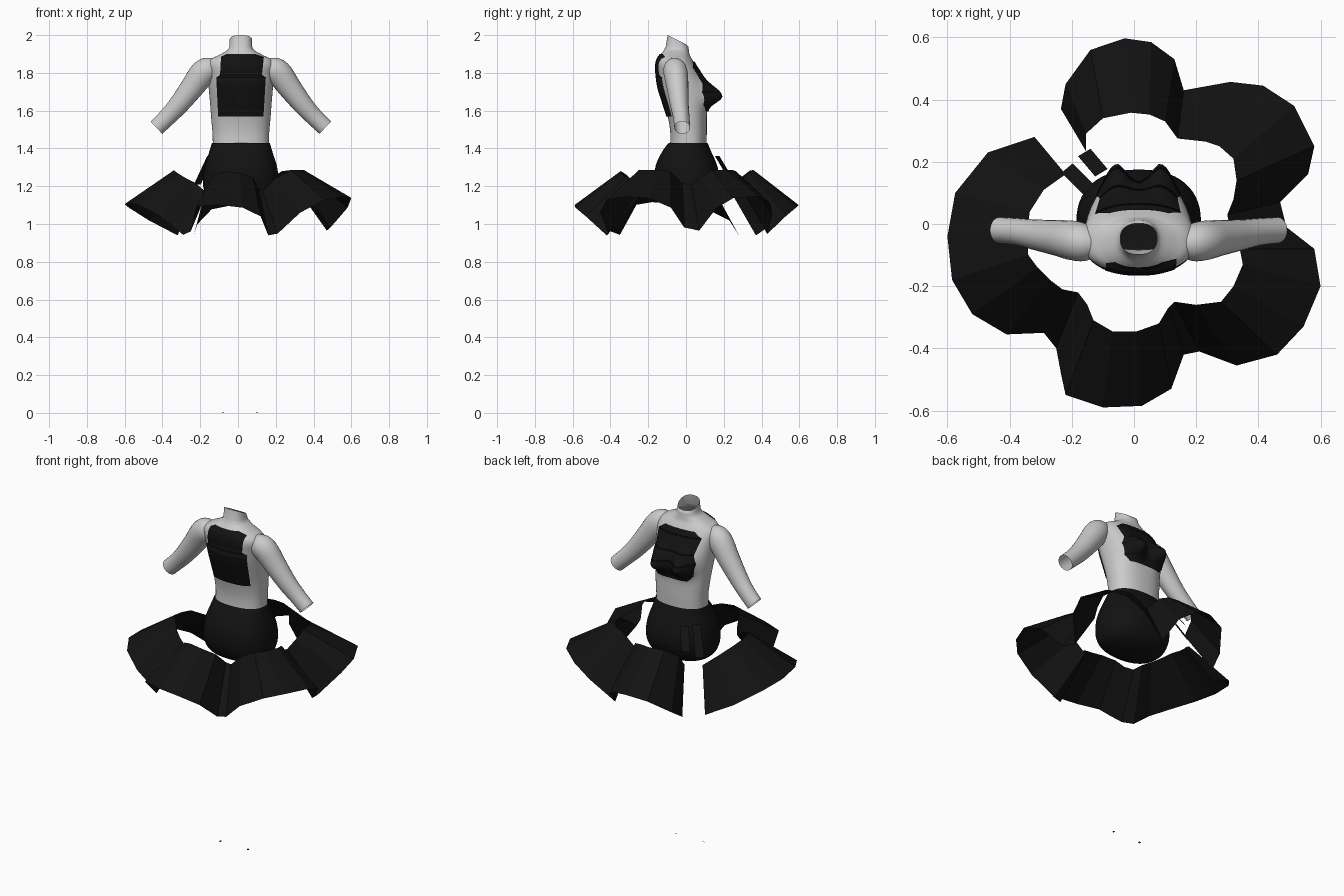
import bpy, math
from mathutils import Vector
from mathutils.bvhtree import BVHTree

if "Cube" in bpy.data.objects:
    bpy.data.objects.remove(bpy.data.objects["Cube"])

CX = 0.015
black = bpy.data.materials.new("black_cloth")
black.diffuse_color = (0.006, 0.006, 0.006, 1)
black.use_nodes = True
black.node_tree.nodes["Principled BSDF"].inputs["Base Color"].default_value = black.diffuse_color


def make(name, verts, faces, mat=None, smooth=True):
    me = bpy.data.meshes.new(name)
    me.from_pydata([tuple(v) for v in verts], [], faces)
    ob = bpy.data.objects.new(name, me)
    bpy.context.collection.objects.link(ob)
    if mat:
        me.materials.append(mat)
    for p in me.polygons:
        p.use_smooth = smooth
    return ob


def bridge(rows, n, closed=True):
    m = n if closed else n - 1
    return [(r * n + i, r * n + (i + 1) % n, (r + 1) * n + (i + 1) % n, (r + 1) * n + i)
            for r in range(rows - 1) for i in range(m)]


def refine(sections, k):
    # Catmull-Rom interpolation between profile sections
    out, n = [], len(sections)
    for i in range(n - 1):
        p = [sections[max(0, min(n - 1, i + d))] for d in (-1, 0, 1, 2)]
        for s in range(k):
            t = s / k
            out.append([0.5 * (2 * b + (c - a) * t + (2 * a - 5 * b + 4 * c - d) * t * t
                               + (3 * b - a - 3 * c + d) * t ** 3) for a, b, c, d in zip(*p)])
    return out + [list(sections[-1])]


def oval(z, rx, y0, y1, n, power=0.85):
    pts = []
    for i in range(n):
        a = 2 * math.pi * i / n
        c, s = math.cos(a), math.sin(a)
        pts.append(Vector((CX + rx * math.copysign(abs(c) ** power, c),
                           (y0 + y1) / 2 + (y1 - y0) / 2 * math.copysign(abs(s) ** power, s), z)))
    return pts


# torso: z, half width, back y, chest y
N = 56
sections = [(1.40, .148, -.085, .108), (1.48, .150, -.083, .11), (1.56, .157, -.095, .11),
            (1.64, .163, -.12, .112), (1.72, .170, -.145, .105), (1.79, .176, -.155, .08),
            (1.84, .18, -.157, .05), (1.872, .16, -.15, .032), (1.895, .115, -.136, .02),
            (1.92, .072, -.117, .015), (1.94, .06, -.107, .012)]
rings = refine(sections, 5)
verts = []
for z, rx, y0, y1 in rings:
    for v in oval(z, rx, y0, y1, N):
        if v.y > (y0 + y1) / 2:
            dz = z - 1.675
            sz = 0.07 if dz > 0 else 0.045
            for side in (-1, 1):
                dx = (v.x - CX - side * 0.075) / 0.05
                v.y += 0.085 * math.exp(-dx * dx - (dz / sz) ** 2)
        verts.append(v)
# slanted open neck rim
for v in oval(0, .059, -.097, .002, N):
    v.z = 2.0 - 0.5 * (v.y + .097)
    verts.append(v)
torso_faces = bridge(len(rings) + 1, N)
make("torso", verts, torso_faces)
torso_bvh = BVHTree.FromPolygons(verts, torso_faces)

# arms: offset from centre, y, z, radius
path = refine([(.11, -.06, 1.835, .025), (.155, -.06, 1.825, .058), (.20, -.055, 1.80, .069),
               (.26, -.045, 1.72, .062), (.33, -.035, 1.63, .053), (.39, -.025, 1.565, .047),
               (.447, -.02, 1.51, .045)], 4)
for side, name in ((-1, "left_arm"), (1, "right_arm")):
    av, M = [], 24
    for i, (x, y, z, r) in enumerate(path):
        a, b = path[max(i - 1, 0)], path[min(i + 1, len(path) - 1)]
        d = Vector((b[0] - a[0], 0, b[2] - a[2])).normalized()
        u = Vector((-d.z, 0, d.x))
        for k in range(M):
            t = 2 * math.pi * k / M
            p = Vector((x, y, z)) + u * r * math.cos(t) + Vector((0, r * .93 * math.sin(t), 0))
            av.append((CX + side * p.x, p.y, p.z))
    make(name, av, bridge(len(path), M))

# hips
hips = refine([(1.43, .153, -.092, .114), (1.38, .168, -.128, .135), (1.31, .19, -.16, .165),
               (1.24, .2, -.166, .175), (1.18, .195, -.155, .16), (1.13, .165, -.12, .125),
               (1.10, .08, -.06, .06)], 4)
hv = [v for s in hips for v in oval(*s, N)]
make("hip_shorts", hv, bridge(len(hips), N) + [tuple(range(len(hv) - N, len(hv)))], black)


# cloth panels projected on the torso; outline rows are z, x min, x max
def panel(name, outline, direction, nx=24, nz=8):
    pv, rows = [], []
    for (za, a0, a1), (zb, b0, b1) in zip(outline, outline[1:]):
        for k in range(nz + 1):
            t = k / nz
            rows.append((za + (zb - za) * t, a0 + (b0 - a0) * t, a1 + (b1 - a1) * t))
    for z, x0, x1 in rows:
        for i in range(nx):
            x = x0 + (x1 - x0) * i / (nx - 1)
            hit = torso_bvh.ray_cast(Vector((x, -direction, z)), Vector((0, direction, 0)))[0]
            if hit is None:
                hit = torso_bvh.find_nearest(Vector((x, -direction * .13, z)))[0]
                hit = Vector((x, hit.y, z))
            pv.append(hit + Vector((0, -direction * 0.007, 0)))
    make(name, pv, bridge(len(rows), nx, False), black)


panel("back_panel", [(1.57, -.105, .135), (1.775, -.115, .147), (1.79, -.095, .127),
                     (1.885, -.09, .137), (1.9, -.06, .09)], 1)
panel("chest_panel", [(1.595, -.085, .115), (1.63, -.115, .145), (1.70, -.125, .155),
                      (1.75, -.11, .14), (1.83, -.125, .15), (1.86, -.08, .11)], -1)

# fluted skirt ring: hem and upper edge seen from above, open at the front slit
hem = [(-.235, .37), (-.22, .45), (-.14, .56), (-.03, .597), (.055, .585), (.13, .53), (.16, .43),
       (.31, .457), (.415, .445), (.515, .38), (.58, .25), (.56, .16), (.47, .07), (.49, -.01),
       (.58, -.08), (.6, -.2), (.545, -.33), (.46, -.42), (.33, -.455), (.21, -.41), (.16, -.42),
       (.12, -.53), (.025, -.585), (-.1, -.59), (-.22, -.55), (-.235, -.48), (-.25, -.40),
       (-.29, -.35), (-.41, -.355), (-.52, -.29), (-.585, -.18), (-.6, -.04), (-.575, .1),
       (-.47, .23), (-.32, .28)]
top = [(-.155, .235), (-.155, .29), (-.10, .34), (-.01, .358), (.05, .352), (.10, .33), (.14, .275),
       (.23, .265), (.275, .25), (.32, .21), (.33, .14), (.32, .08), (.30, .03), (.31, -.02),
       (.34, -.08), (.35, -.13), (.32, -.2), (.28, -.25), (.2, -.26), (.13, -.25), (.11, -.27),
       (.08, -.32), (.01, -.345), (-.07, -.345), (-.13, -.31), (-.15, -.26), (-.18, -.22),
       (-.23, -.21), (-.27, -.18), (-.31, -.14), (-.34, -.1), (-.345, -.03), (-.335, .04),
       (-.29, .11), (-.22, .16)]
sv = [(x, y, 1.285 - 1.5 * max(0, .355 - math.hypot(x, y))) for x, y in top]
sv += [(x, y, max(.94, .965 + 1.1 * (math.hypot(x, y) - .475))) for x, y in hem]
make("fluted_skirt", sv, bridge(2, len(hem), False), black, False)


# straps joining the hips to the skirt ends
def strap(name, a, b, w):
    a, b, w = Vector(a), Vector(b), Vector(w)
    make(name, [a - w, a + w, b + w, b - w], [(0, 1, 2, 3)], black, False)


strap("front_strap", (-.105, .165, 1.36), (-.16, .23, 1.25), (.02, .012, 0))
strap("side_strap", (-.145, .11, 1.36), (-.215, .18, 1.21), (.018, .015, 0))

# small floor tabs
for name, x in (("left_floor_tab", -.08), ("right_floor_tab", .10)):
    make(name, [(x - .006, -.055, 0), (x + .006, -.055, 0), (x + .006, -.045, .003),
                (x - .006, -.045, .003)], [(0, 1, 2, 3)], black, False)
